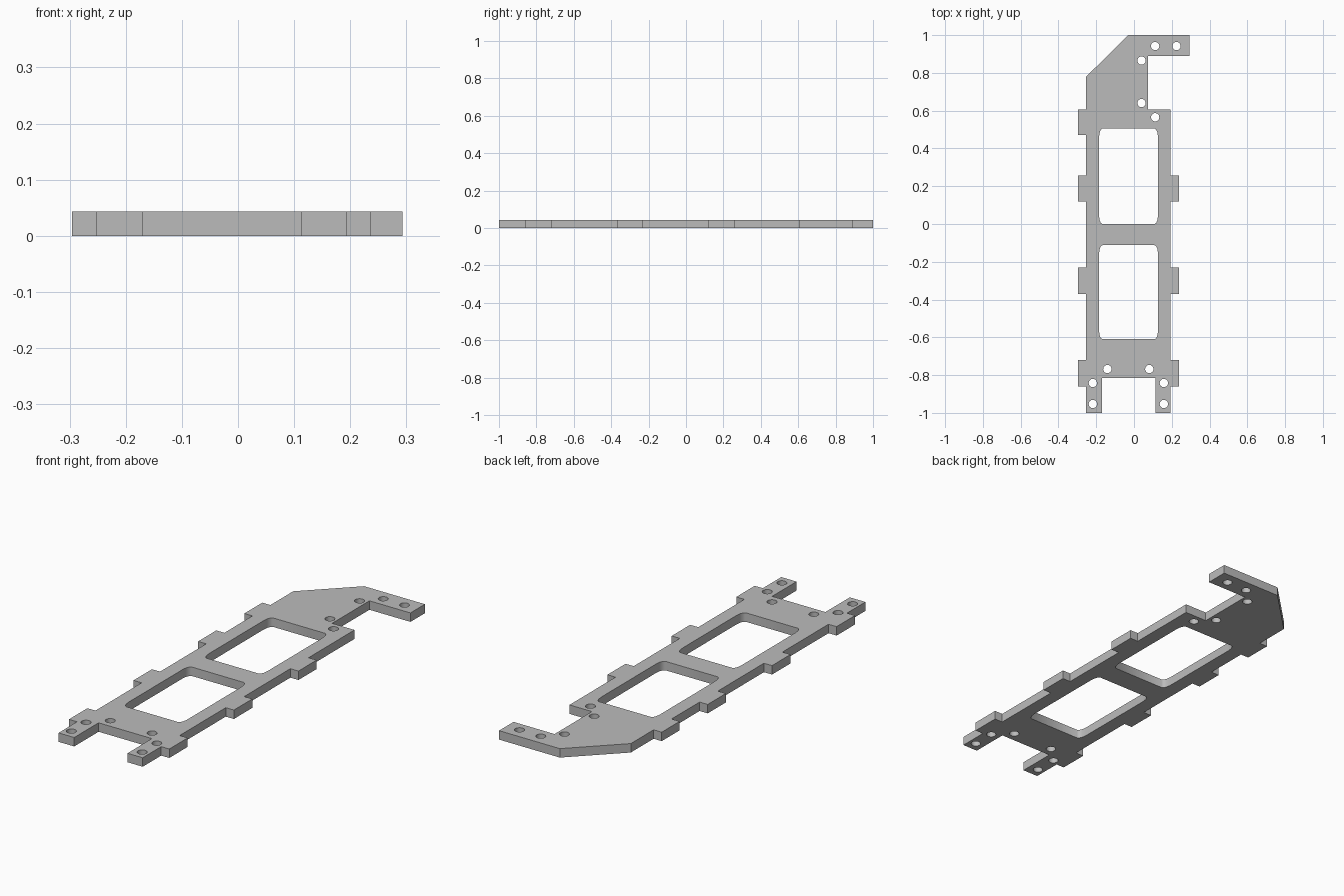
import bpy
import bmesh
from math import cos, sin, pi, radians

cube = bpy.data.objects.get("Cube")
if cube:
    bpy.data.objects.remove(cube, do_unlink=True)

THICK = 0.043
LEFT, RIGHT, TAB = -0.253, 0.194, 0.043

grey = bpy.data.materials.new("plain grey")
grey.use_nodes = True
colour = (0.5, 0.5, 0.5, 1)
grey.diffuse_color = colour
grey.node_tree.nodes["Principled BSDF"].inputs["Base Color"].default_value = colour


def tab(x, side, low, high):
    """Four points of a square side tab, listed upwards."""
    out = x + side * TAB
    return [(x, low), (out, low), (out, high), (x, high)]


def circle(x, y, r=0.022, n=24):
    return [(x + r * cos(2 * pi * i / n), y + r * sin(2 * pi * i / n)) for i in range(n)]


def window(x0, x1, y0, y1, rx=0.018, ry=0.045, steps=3):
    """Rectangle with narrow rounded corners."""
    corners = [(x1 - rx, y1 - ry), (x0 + rx, y1 - ry), (x0 + rx, y0 + ry), (x1 - rx, y0 + ry)]
    pts = []
    for k, (cx, cy) in enumerate(corners):
        for i in range(steps + 1):
            a = pi / 2 * (k + i / steps)
            pts.append((cx + rx * cos(a), cy + ry * sin(a)))
    return pts


# Outer edge: right side upwards, bracket arm, then left side downwards
tab_spans = [(-0.86, -0.72), (-0.37, -0.23), (0.12, 0.258)]
outline = [(-0.17, -0.815), (0.113, -0.815), (0.113, -1), (RIGHT, -1)]
for low, high in tab_spans:
    outline += tab(RIGHT, 1, low, high)
outline += [(RIGHT, 0.607), (0.075, 0.607), (0.075, 0.89), (0.293, 0.89),
            (0.293, 1), (-0.03, 1), (LEFT, 0.78)]
for low, high in reversed(tab_spans + [(0.471, 0.607)]):
    outline += reversed(tab(LEFT, -1, low, high))
outline += [(LEFT, -1), (-0.17, -1)]

# Openings and screw holes
loops = [outline, window(-0.185, 0.127, 0.0, 0.505), window(-0.185, 0.127, -0.61, -0.112)]
for x, y in [(0.112, 0.942), (0.225, 0.942), (0.04, 0.865), (0.04, 0.64), (0.112, 0.565)]:
    loops.append(circle(x, y))
for dx, y in [(0.111, -0.768), (0.188, -0.842), (0.188, -0.953)]:
    for side in (-1, 1):
        loops.append(circle(-0.03 + side * dx, y))

# Flat filled profile given thickness
curve = bpy.data.curves.new("frame_plate", "CURVE")
curve.dimensions = "2D"
curve.fill_mode = "BOTH"
curve.extrude = THICK / 2
for pts in loops:
    spline = curve.splines.new("POLY")
    spline.points.add(len(pts) - 1)
    for p, (x, y) in zip(spline.points, pts):
        p.co = (x, y, 0, 1)
    spline.use_cyclic_u = True

source = bpy.data.objects.new("profile", curve)
bpy.context.collection.objects.link(source)
depsgraph = bpy.context.evaluated_depsgraph_get()
mesh = bpy.data.meshes.new_from_object(source.evaluated_get(depsgraph))
bpy.data.objects.remove(source, do_unlink=True)

# Weld the caps to the walls and stand the plate on the ground
bm = bmesh.new()
bm.from_mesh(mesh)
bmesh.ops.remove_doubles(bm, verts=bm.verts, dist=0.0001)
bmesh.ops.translate(bm, verts=bm.verts, vec=(0, 0, THICK / 2))
bmesh.ops.recalc_face_normals(bm, faces=bm.faces)
bm.to_mesh(mesh)
bm.free()
mesh.materials.clear()
mesh.materials.append(grey)

plate = bpy.data.objects.new("frame_plate", mesh)
bpy.context.collection.objects.link(plate)
bpy.context.view_layer.objects.active = plate
plate.select_set(True)
bpy.ops.object.shade_smooth_by_angle(angle=radians(35))
